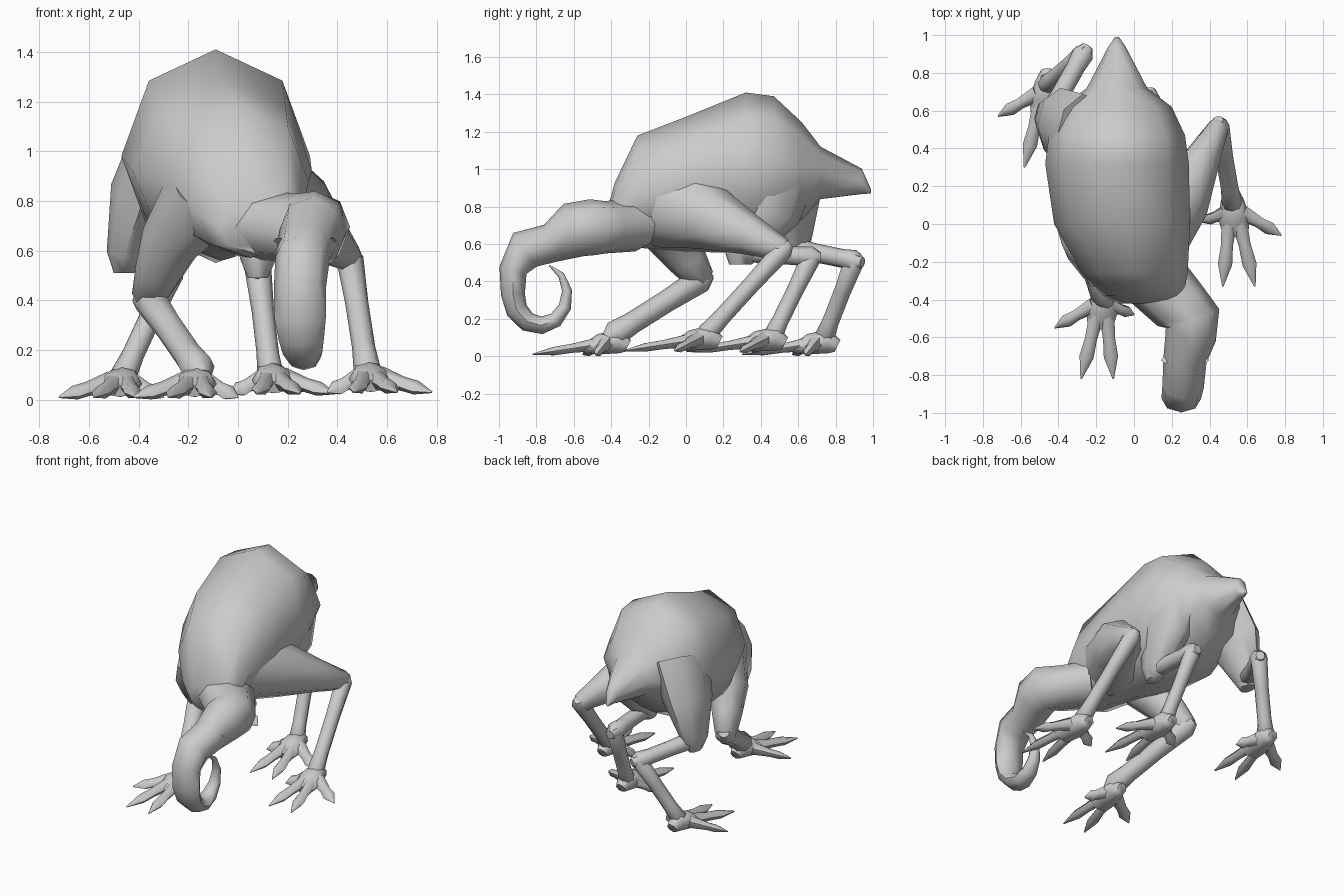
import bpy, bmesh
from math import sin, cos, pi, radians
from mathutils import Vector

if "Cube" in bpy.data.objects:
    bpy.data.objects.remove(bpy.data.objects["Cube"])

GREY = (.6, .6, .6, 1)
skin = bpy.data.materials.new("grey_skin")
skin.use_nodes = True
skin.diffuse_color = GREY
skin.node_tree.nodes["Principled BSDF"].inputs["Base Color"].default_value = GREY


def loft(name, path, widths, depths, sides=8, axis=None):
    """Skin elliptical rings along a path, square to it or to a fixed axis."""
    bm = bmesh.new()
    points = [Vector(p) for p in path]
    last = len(points) - 1
    loops = []
    for i, point in enumerate(points):
        along = axis or (points[min(i + 1, last)] - points[max(i - 1, 0)]).normalized()
        across = Vector((1, 0, 0))
        across = (across - along * across.dot(along)).normalized()
        up = across.cross(along)
        ring = []
        for k in range(sides):
            angle = 2 * pi * k / sides
            ring.append(bm.verts.new(point + across * widths[i] * cos(angle)
                                     + up * depths[i] * sin(angle)))
        loops.append(ring)
    for ring, following in zip(loops, loops[1:]):
        for k in range(sides):
            n = (k + 1) % sides
            bm.faces.new((ring[k], ring[n], following[n], following[k]))
    bm.faces.new(loops[0])
    bm.faces.new(loops[last])
    bmesh.ops.recalc_face_normals(bm, faces=bm.faces)
    mesh = bpy.data.meshes.new(name)
    bm.to_mesh(mesh)
    bm.free()
    mesh.materials.append(skin)
    part = bpy.data.objects.new(name, mesh)
    bpy.context.collection.objects.link(part)
    bpy.ops.object.select_all(action='DESELECT')
    part.select_set(True)
    bpy.context.view_layer.objects.active = part
    bpy.ops.object.shade_smooth_by_angle(angle=radians(60))


def spine_x(y):
    """The spine bends towards the left side ahead of the hump."""
    return -.09 + .3 * max(.3 - y, 0) ** 2


# Humped body ending in a short pointed tail: y, z, half width, half height
body = [(-.42, .69, .14, .1), (-.38, .75, .21, .18), (-.26, .88, .28, .3),
        (0, .92, .36, .36), (.32, .98, .38, .43), (.47, 1.01, .36, .38),
        (.62, .99, .29, .26), (.72, .98, .16, .14), (.94, .935, .045, .068),
        (.99, .88, .01, .01)]
ys, zs, widths, heights = zip(*body)
loft("body", [(spine_x(y), y, z) for y, z in zip(ys, zs)], widths, heights,
     axis=Vector((0, 1, 0)))

# Neck and head, running on into a tapered trunk that curls on an ellipse
path = [(.1, -.28, .7), (.24, -.43, .69), (.31, -.5, .69), (.3, -.6, .675), (.27, -.72, .605),
        (.26, -.86, .57), (.25, -.925, .46)]
widths = [.18, .16, .15, .135, .115, .11, .105]
depths = [.14, .14, .15, .15, .105, .11, .075]
CURL_STEPS = 8
for step in range(CURL_STEPS + 1):
    f = step / CURL_STEPS
    turn = radians(180 + 250 * f)
    path.append((.25 + .04 * f, -.78 + .145 * cos(turn), .33 + .165 * sin(turn)))
    widths.append(.004 + .1 * (1 - f))
    depths.append(.004 + .06 * (1 - f) ** .7)
loft("head_and_trunk", path, widths, depths)

# Small eyes on both sides of the head
for label, side in (("left", 1), ("right", -1)):
    xs = [.27 + side * offset for offset in (.07, .1, .115)]
    loft(label + "_eye", [(x, -.72, .64) for x in xs], (.012, .022, .012),
         (.012, .022, .012), 6, Vector((0, .6, .8)))


def limb(name, joints, radii, stretch):
    """Tapered limb; stretch deepens its section from front to back."""
    loft(name, joints, radii, [r * stretch for r in radii])


def bone(name, start, end, thick, thin):
    """Thin shank with knobbly ends."""
    start, end = Vector(start), Vector(end)
    overrun = (end - start).normalized() * thin
    joints = [start - overrun, start, start.lerp(end, .4), start.lerp(end, .8),
              end, end + overrun]
    limb(name, joints, (thick / 2, thick, thin, thin, thick, thick / 2), 1)


def foot(name, ankle, side, ground):
    """Flat palm with three long clawed toes and a thumb, spread outward."""
    x, y, z = ankle
    palm = [(x, y + .07, ground + .05), (x, y + .02, ground + .075),
            (x + side * .01, y - .08, ground + .06), (x + side * .02, y - .17, ground + .03)]
    loft(name + "_palm", palm, (.035, .06, .085, .065), (.035, .065, .055, .025))
    spread = {"outer_toe": (.26, -.17), "middle_toe": (.12, -.44),
              "inner_toe": (-.05, -.44), "thumb": (-.16, -.1)}
    for toe, (out, ahead) in spread.items():
        base = Vector((x + side * out * .2, y - .05, ground + .065))
        tip = Vector((x + side * out, y + ahead, ground + .005))
        loft(f"{name}_{toe}", [base.lerp(tip, f) for f in (0, .45, .7, 1)],
             (.045, .032, .038, .004), (.045, .028, .026, .004), 6)


# Front legs: shoulder and elbow girth, then shoulder, upper arm, elbow, ankle
front_legs = {
    "left": (1, .025, .23, .055, (.06, -.08, .82), (.25, .13, .74), (.45, .52, .57),
             (.52, .11, .12)),
    "right": (-1, .005, .18, .07, (-.13, -.17, .82), (-.27, -.08, .64), (-.36, .08, .41),
              (-.16, -.38, .12)),
}
for label, (side, ground, thick, thin, shoulder, arm, elbow, ankle) in front_legs.items():
    name = "front_" + label
    outward = Vector(elbow) - Vector(arm)
    joints = (shoulder, arm, Vector(arm) + outward * .55, elbow,
              Vector(elbow) + outward.normalized() * .03)
    limb(name + "_upper_leg", joints,
         (thick, thick * .7, thick * .25 + thin * .75, thin, thin / 2), 1.1)
    bone(name + "_lower_leg", elbow, ankle, thin, thin * .85)
    foot(name + "_foot", ankle, side, ground)

# Back legs: hip, thigh, knee, hock, ankle
back_legs = {
    "left": (1, .02, (.06, .46, 1), (.09, .42, .78), (.08, .29, .56), (.08, .67, .53),
             (.13, .46, .1)),
    "right": (-1, .005, (-.27, .46, 1.04), (-.39, .53, .82), (-.46, .56, .58),
              (-.27, .9, .51), (-.46, .74, .1)),
}
for label, (side, ground, hip, thigh, knee, hock, ankle) in back_legs.items():
    name = "back_" + label
    below = Vector(knee) - Vector((0, 0, .07))
    limb(name + "_thigh", (hip, thigh, knee, below), (.16, .13, .07, .04), 1.5)
    bone(name + "_shank", knee, hock, .058, .05)
    bone(name + "_lower_leg", hock, ankle, .054, .045)
    foot(name + "_foot", ankle, side, ground)
